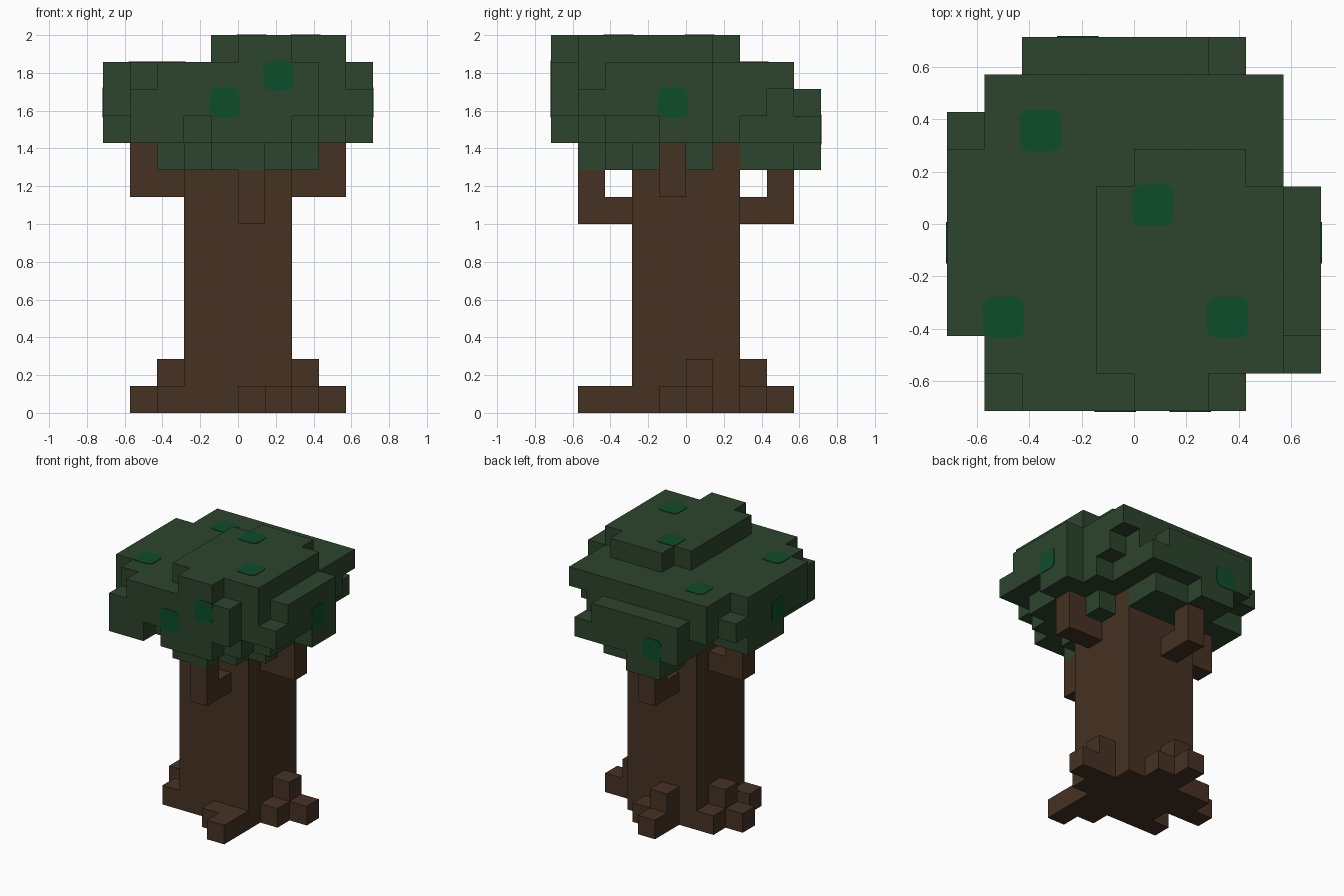
import bpy, bmesh, math
from mathutils import Vector, Matrix

if "Cube" in bpy.data.objects:
    bpy.data.objects.remove(bpy.data.objects["Cube"], do_unlink=True)

U = 1 / 7  # edge length of one block


def material(name, rgb):
    m = bpy.data.materials.new(name)
    m.use_nodes = True
    m.diffuse_color = (*rgb, 1)
    bsdf = m.node_tree.nodes["Principled BSDF"]
    bsdf.inputs["Base Color"].default_value = (*rgb, 1)
    bsdf.inputs["Roughness"].default_value = 0.9
    return m


BARK = material("bark brown", (0.061, 0.032, 0.017))
LEAF = material("leaf green", (0.026, 0.058, 0.026))
SPOT = material("bright green", (0.004, 0.074, 0.024))


def finish(name, bm, mat):
    mesh = bpy.data.meshes.new(name)
    bm.to_mesh(mesh)
    bm.free()
    mesh.materials.append(mat)
    ob = bpy.data.objects.new(name, mesh)
    bpy.context.collection.objects.link(ob)
    return ob


def blocks(name, boxes, mat):
    """Union of block boxes (x0, x1, y0, y1, z0, z1), outer skin only."""
    cells = {(x, y, z) for x0, x1, y0, y1, z0, z1 in boxes
             for x in range(x0, x1) for y in range(y0, y1) for z in range(z0, z1)}
    bm = bmesh.new()
    for c in sorted(cells):
        for axis in range(3):
            for side in (0, 1):
                n = list(c)
                n[axis] += 2 * side - 1
                if tuple(n) in cells:
                    continue
                ring = []
                for a, b in ((0, 0), (1, 0), (1, 1), (0, 1)):
                    p = list(c)
                    p[axis] += side
                    p[(axis + 1) % 3] += a
                    p[(axis + 2) % 3] += b
                    ring.append(bm.verts.new(Vector(p) * U))
                bm.faces.new(ring if side else ring[::-1])
    bmesh.ops.remove_doubles(bm, verts=bm.verts, dist=1e-4)
    bmesh.ops.dissolve_limit(bm, angle_limit=math.radians(1),
                             verts=bm.verts, edges=bm.edges)
    return finish(name, bm, mat)


# Trunk
blocks("trunk", [(-2, 2, -2, 2, 0, 10)], BARK)

# Roots spreading from each side
blocks("front_root", [(0, 2, -3, -2, 0, 1), (1, 2, -4, -3, 0, 1)], BARK)
blocks("back_root", [(-1, 0, 2, 3, 0, 2), (-1, 0, 3, 4, 0, 1), (0, 1, 2, 3, 0, 1)], BARK)
blocks("left_root", [(2, 3, 0, 1, 0, 2), (3, 4, 0, 1, 0, 1), (2, 3, -1, 0, 0, 1)], BARK)
blocks("right_root", [(-3, -2, 0, 1, 0, 2), (-4, -3, 0, 1, 0, 1),
                      (-3, -2, 1, 2, 0, 1), (-3, -2, -2, -1, 0, 1)], BARK)

# Elbow branches
blocks("front_branch", [(0, 1, -4, -2, 7, 8), (0, 1, -4, -3, 8, 9)], BARK)
blocks("back_branch", [(-1, 0, 2, 4, 7, 8), (-1, 0, 3, 4, 8, 9)], BARK)
blocks("left_branch", [(2, 4, -1, 0, 8, 9), (3, 4, -1, 0, 9, 10)], BARK)
blocks("right_branch", [(-4, -2, 0, 1, 8, 9), (-4, -3, 0, 1, 9, 10)], BARK)

# Canopy: underside, body, crown, then the ledges on each side
underside = [(-1, 1, -4, -3, 9, 10), (-2, 2, -3, -2, 9, 10), (-3, 3, -2, 0, 9, 10),
             (2, 3, 0, 1, 9, 10), (-1, 2, 2, 3, 9, 10), (-2, 2, 3, 4, 9, 10),
             (-2, 0, 4, 5, 9, 10)]
body = [(-4, 3, -4, 2, 10, 11), (3, 4, -3, 2, 10, 11), (-3, 3, 2, 4, 10, 11),
        (-4, 3, -4, 4, 11, 13), (3, 4, -4, 3, 11, 13), (3, 4, 3, 4, 12, 13)]
crown = [(-1, 4, -4, 1, 13, 14), (0, 3, 1, 2, 13, 14), (0, 2, -5, -4, 13, 14)]
front_ledge = [(-4, -2, -5, -4, 10, 12), (-3, 3, -5, -4, 11, 13), (-1, 2, -5, -4, 10, 11)]
back_ledge = [(-3, 2, 4, 5, 10, 12), (2, 3, 4, 5, 10, 11)]
left_ledge = [(4, 5, -4, -3, 11, 12), (4, 5, -3, 1, 11, 13), (4, 5, -1, 1, 10, 11)]
right_ledge = [(-5, -4, -3, 2, 11, 13), (-5, -4, 2, 3, 11, 12), (-5, -4, -1, 2, 10, 11)]
blocks("canopy", underside + body + crown + front_ledge + back_ledge
       + left_ledge + right_ledge, LEAF)


def spot(name, centre, normal):
    """Thin rounded-square plate lying on a leaf face."""
    half, r, steps = 0.079, 0.038, 4
    bm = bmesh.new()
    ring = []
    for q in range(4):
        cx, cy = [(1, 1), (-1, 1), (-1, -1), (1, -1)][q]
        for i in range(steps + 1):
            a = math.pi / 2 * (q + i / steps)
            ring.append(bm.verts.new((cx * (half - r) + r * math.cos(a),
                                      cy * (half - r) + r * math.sin(a), -0.002)))
    face = bm.faces.new(ring)
    up = bmesh.ops.extrude_face_region(bm, geom=[face])
    bmesh.ops.translate(bm, vec=(0, 0, 0.006),
                        verts=[g for g in up["geom"] if isinstance(g, bmesh.types.BMVert)])
    bmesh.ops.recalc_face_normals(bm, faces=bm.faces)
    turn = Vector(normal).to_track_quat("Z", "Y").to_matrix().to_4x4()
    bm.transform(Matrix.Translation(Vector(centre) * U) @ turn)
    finish(name, bm, SPOT)


# Bright leaf spots
for i, (c, n) in enumerate([
        ((-2.5, 2.5, 13), (0, 0, 1)), ((-3.5, -2.5, 13), (0, 0, 1)),
        ((0.5, 0.5, 14), (0, 0, 1)), ((2.5, -2.5, 14), (0, 0, 1)),
        ((1.5, -5, 12.5), (0, -1, 0)), ((-0.5, -5, 11.5), (0, -1, 0)),
        ((5, -0.5, 11.5), (1, 0, 0)), ((-5, -0.5, 11.5), (-1, 0, 0)),
        ((-1.5, 5, 10.5), (0, 1, 0))]):
    spot(f"leaf_spot_{i + 1}", c, n)
